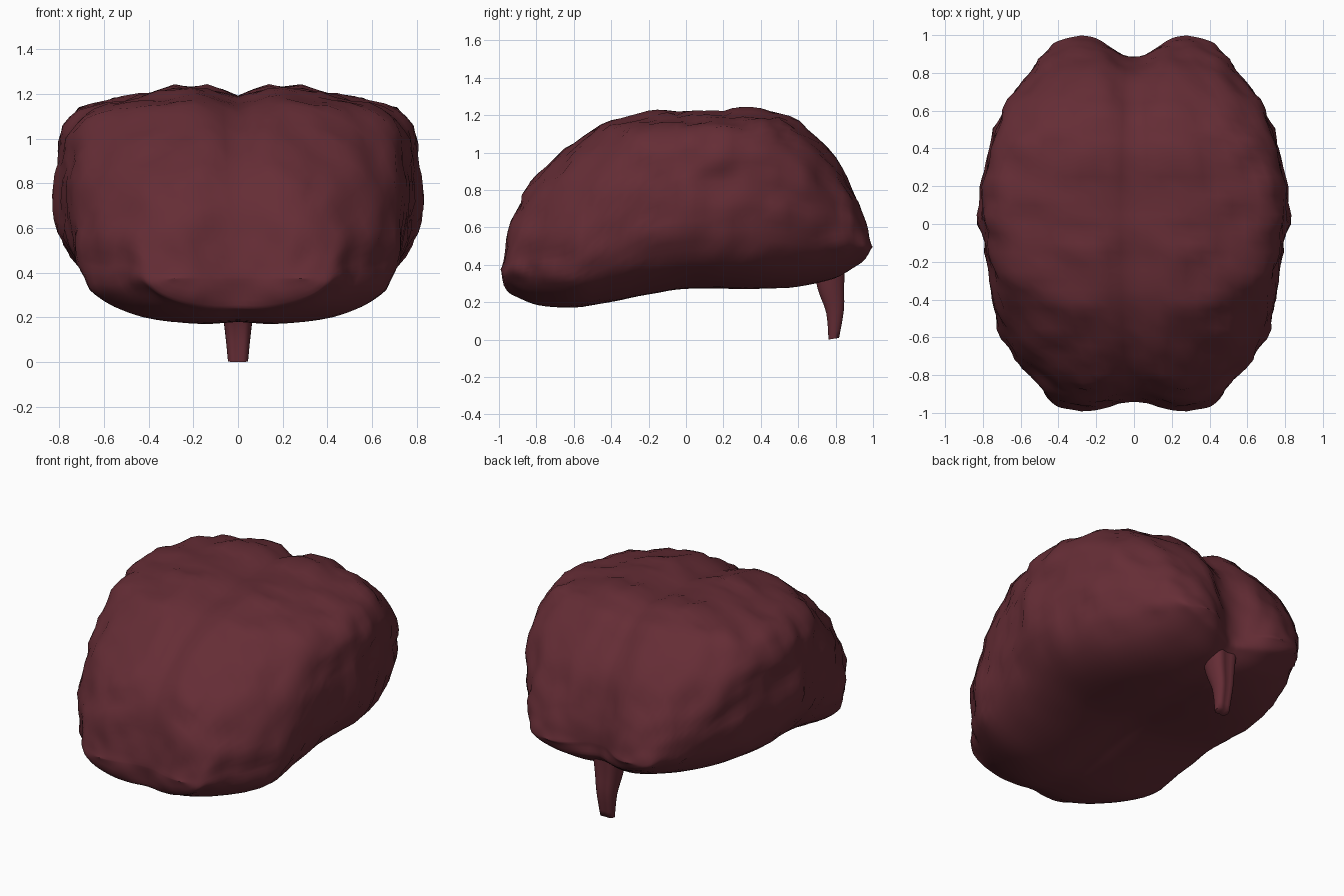
import bpy, bmesh, math
from mathutils import Vector, noise

cube = bpy.data.objects.get("Cube")
if cube:
    bpy.data.objects.remove(cube)

flesh = bpy.data.materials.new("dark_red_flesh")
colour = (0.13, 0.026, 0.036, 1)
flesh.use_nodes = True
flesh.diffuse_color = colour
flesh.node_tree.nodes["Principled BSDF"].inputs["Base Color"].default_value = colour

# Cross-sections from front to back: y, half width, underside, crown,
# height of widest part, squareness above, squareness below
SECTIONS = [
    (-1, .28, .37, .38, .5, 2, 2), (-.97, .39, .25, .52, .45, 2, 2),
    (-.92, .45, .22, .71, .4, 2.2, 2.1), (-.8, .55, .18, .9, .36, 2.4, 2.3),
    (-.6, .69, .17, 1.06, .34, 2.5, 2.7), (-.4, .74, .2, 1.17, .45, 2.9, 2.9),
    (-.2, .78, .24, 1.2, .58, 3.3, 3.1), (0, .81, .27, 1.22, .6, 3.2, 3.2),
    (.2, .81, .27, 1.225, .6, 3.1, 3.2), (.4, .77, .27, 1.23, .6, 3, 3.1),
    (.6, .69, .28, 1.16, .57, 2.8, 2.8), (.8, .56, .32, .98, .5, 2.4, 2.4),
    (.92, .46, .38, .77, .42, 2.2, 2.1), (.97, .38, .42, .62, .4, 2, 2),
    (1, .28, .49, .5, .5, 2, 2),
]
SIDES = 72
STEPS = 4


def spline(points, t):
    """Smooth interpolation through a list of tuples."""
    i = min(int(t), len(points) - 2)
    f = t - i
    a, b = points[max(i - 1, 0)], points[i]
    c, d = points[i + 1], points[min(i + 2, len(points) - 1)]
    return [q + f * ((r - p) + f * ((2 * p - 5 * q + 4 * r - s)
            + f * (3 * (q - r) + s - p))) / 2 for p, q, r, s in zip(a, b, c, d)]


def brain_point(section, angle):
    """Point on the surface, with the cleft between the two halves."""
    y, width, low, high, widest, above, below = section
    cos, sin = math.cos(angle), math.sin(angle)
    power = above if sin > 0 else below
    radius = (abs(cos) ** power + abs(sin) ** power) ** (-1 / power)
    middle = low + (high - low) * widest
    x = width * radius * cos
    z = radius * sin * ((high - middle) if sin > 0 else (middle - low))
    cleft = math.exp(-(x / .08) ** 2)
    if sin < 0:
        depth = .04
    else:
        depth = .09 + (.15 if y > 0 else .03) * y * y
    notch = .115 * math.exp(-(x / .14) ** 2) if y > 0 else .055 * math.exp(-(x / .18) ** 2)
    return x, y * (1 - notch * abs(y) ** 5), middle + z * (1 - cleft * depth)


def fold_surface(bm):
    """Push the skin in and out into rounded folds, fading on the underside."""
    bm.normal_update()
    moves = []
    for v in bm.verts:
        spot = Vector((abs(v.co.x), v.co.y, v.co.z))
        fold = noise.noise(spot * 4) * .02
        fold += noise.noise(spot * 8) * .026 + noise.noise(spot * 15) * .012
        fade = min(1, max(.1, 1 + (v.normal.z + .3) * 1.8))
        calm = 1 - .6 * math.exp(-(v.co.x / .08) ** 2)
        calm *= 1 - .8 * abs(v.co.y) ** 12
        moves.append(v.normal * fold * fade * calm)
    for v, move in zip(bm.verts, moves):
        v.co += move


def loft(name, rings, folded):
    """Skin a list of rings; each cap is a strip across the ring."""
    bm = bmesh.new()
    loops = [[bm.verts.new(p) for p in ring] for ring in rings]
    n = len(loops[0])
    for a, b in zip(loops, loops[1:]):
        for i in range(n):
            j = (i + 1) % n
            bm.faces.new((a[i], a[j], b[j], b[i]))
    for ring in (loops[0], loops[-1]):
        for i in range(n // 2):
            corners = (ring[i], ring[i + 1], ring[n - i - 1], ring[-i % n])
            bm.faces.new(list(dict.fromkeys(corners)))
    bmesh.ops.recalc_face_normals(bm, faces=bm.faces)
    if folded:
        fold_surface(bm)
    mesh = bpy.data.meshes.new(name)
    bm.to_mesh(mesh)
    bm.free()
    obj = bpy.data.objects.new(name, mesh)
    bpy.context.collection.objects.link(obj)
    mesh.materials.append(flesh)
    bpy.ops.object.select_all(action='DESELECT')
    obj.select_set(True)
    bpy.context.view_layer.objects.active = obj
    bpy.ops.object.shade_smooth_by_angle(angle=math.radians(75))


# Both hemispheres as one folded skin
count = (len(SECTIONS) - 1) * STEPS
brain_rings = []
for k in range(count + 1):
    section = spline(SECTIONS, k / STEPS)
    brain_rings.append([brain_point(section, math.tau * i / SIDES) for i in range(SIDES)])
loft("brain_hemispheres", brain_rings, True)

# Tapering fluted stem: centre y, half width, half depth, height
STEM = [(.765, .1, .11, .42), (.775, .08, .09, .28), (.797, .06, .06, .15), (.79, .045, .036, .005)]
stem_rings = []
for k in range(10):
    y, wide, deep, z = spline(STEM, k / 3)
    ring = []
    for i in range(24):
        a = math.tau * i / 24
        flute = 1 - .3 * abs(math.sin(a)) ** 8
        dy = deep * math.sin(a) * flute
        ring.append((wide * math.cos(a), y + dy, z + dy * .15))
    stem_rings.append(ring)
loft("brain_stem", stem_rings, False)
